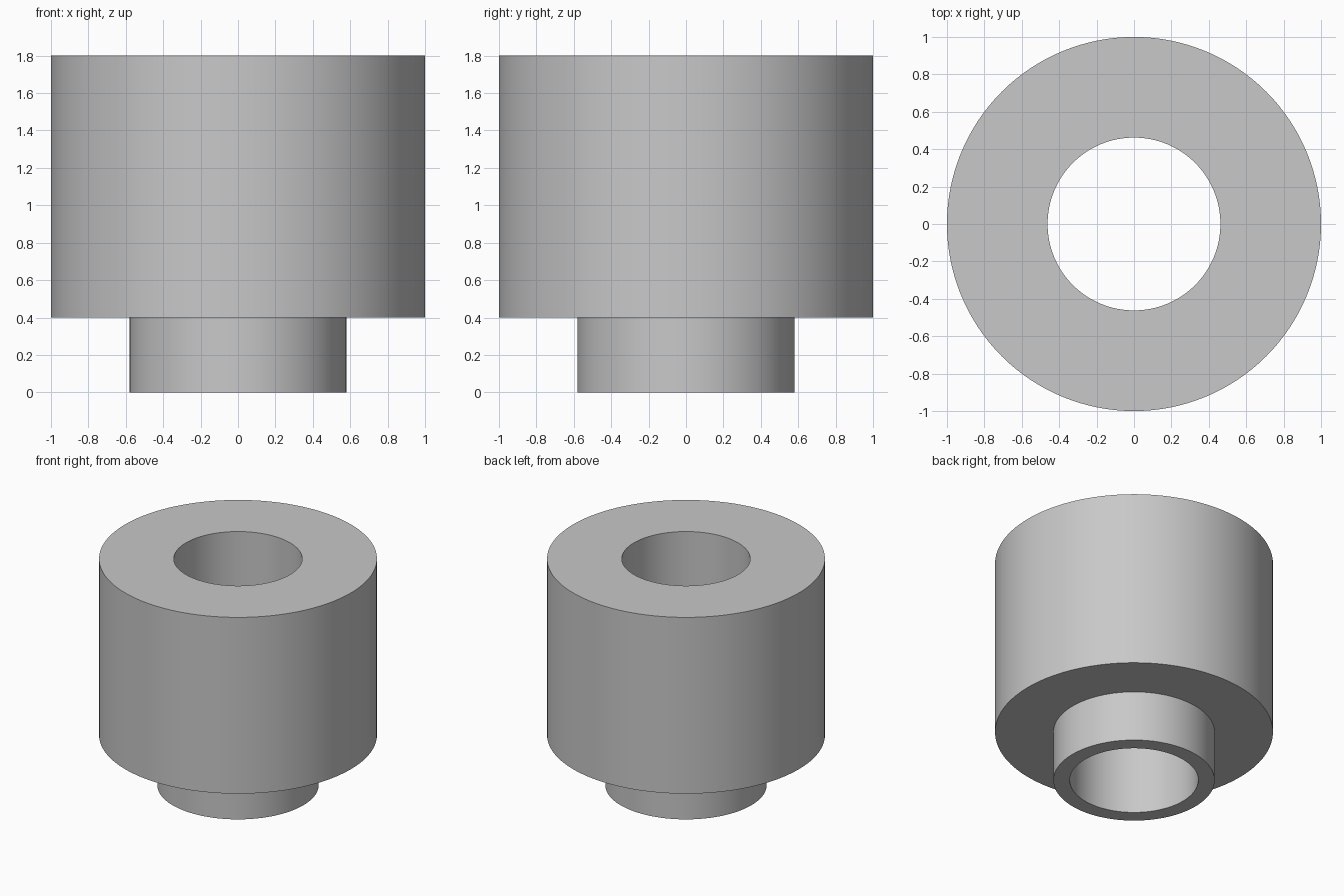
import bpy
import bmesh
import math

SEGMENTS = 128

if "Cube" in bpy.data.objects:
    bpy.data.objects.remove(bpy.data.objects["Cube"], do_unlink=True)

# Plain grey material
grey = bpy.data.materials.new("light_grey")
grey.use_nodes = True
colour = (0.58, 0.58, 0.58, 1.0)
grey.diffuse_color = colour
grey.node_tree.nodes["Principled BSDF"].inputs["Base Color"].default_value = colour


def lathe(name, profile):
    """Spin a closed (radius, height) profile around the z axis."""
    bm = bmesh.new()
    verts = [bm.verts.new((r, 0, z)) for r, z in profile]
    edges = [bm.edges.new((v, verts[i - 1])) for i, v in enumerate(verts)]
    bmesh.ops.spin(bm, geom=verts + edges, cent=(0, 0, 0), axis=(0, 0, 1),
                   angle=math.tau, steps=SEGMENTS, use_merge=True)
    bmesh.ops.remove_doubles(bm, verts=bm.verts[:], dist=0.0001)
    bmesh.ops.recalc_face_normals(bm, faces=bm.faces[:])
    mesh = bpy.data.meshes.new(name)
    bm.to_mesh(mesh)
    bm.free()
    mesh.materials.append(grey)
    obj = bpy.data.objects.new(name, mesh)
    bpy.context.collection.objects.link(obj)
    bpy.ops.object.select_all(action="DESELECT")
    obj.select_set(True)
    bpy.context.view_layer.objects.active = obj
    bpy.ops.object.shade_smooth_by_angle(angle=math.radians(30))
    return obj


# Stepped bushing: wide body, narrow neck below, straight bore through both
BODY, NECK, BORE = 1.0, 0.58, 0.462
SHOULDER, TOP = 0.4, 1.8
lathe("stepped_bushing", [(BORE, 0), (NECK, 0), (NECK, SHOULDER),
                          (BODY, SHOULDER), (BODY, TOP), (BORE, TOP)])
